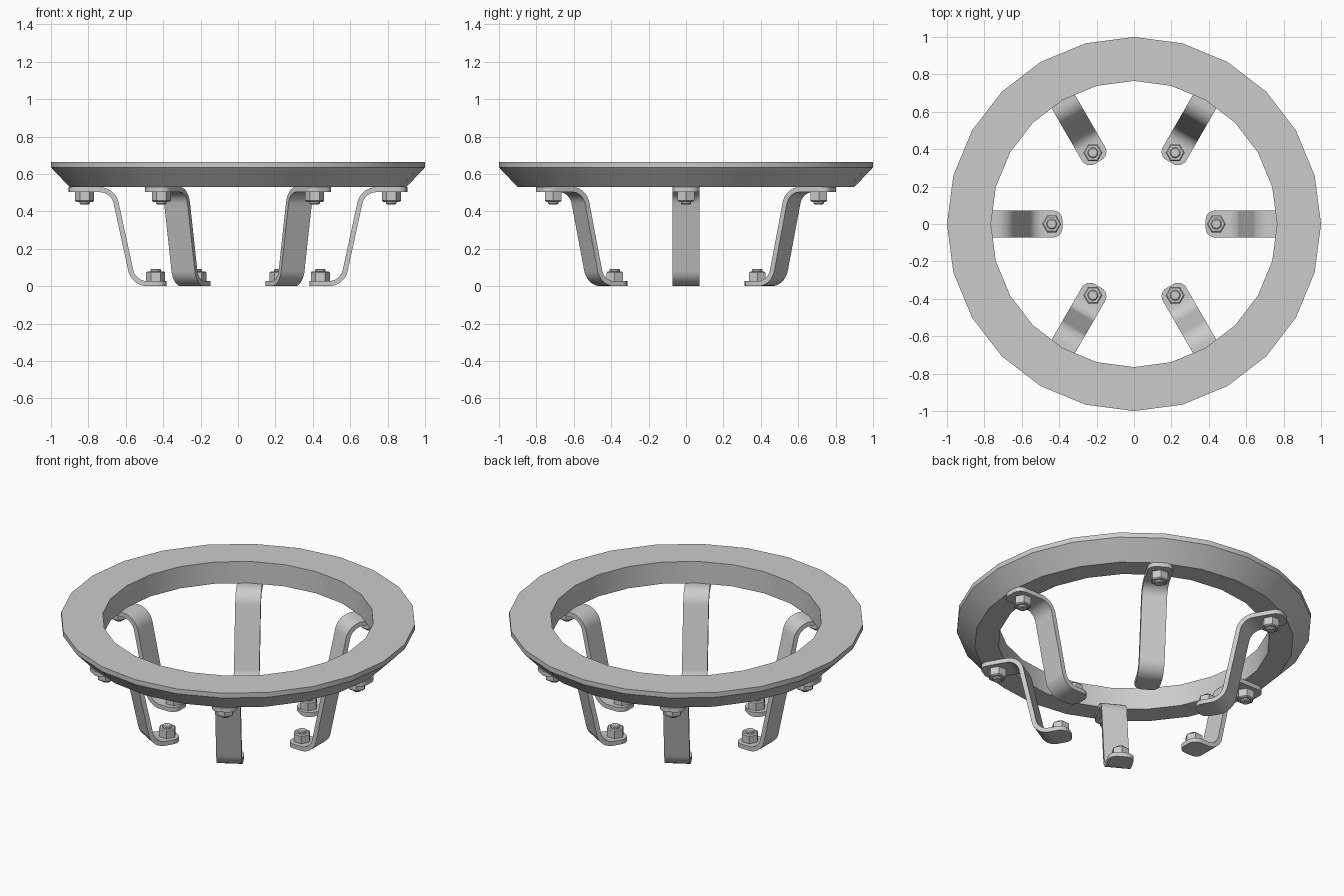
import bpy, bmesh
from math import sin, cos, pi, radians, sqrt
from mathutils import Vector, Matrix

if "Cube" in bpy.data.objects:
    bpy.data.objects.remove(bpy.data.objects["Cube"])


def make(name, verts, faces, angle=0, smooth=True):
    me = bpy.data.meshes.new(name)
    me.from_pydata(verts, [], faces)
    bm = bmesh.new()
    bm.from_mesh(me)
    bmesh.ops.recalc_face_normals(bm, faces=bm.faces)
    bm.to_mesh(me)
    bm.free()
    ob = bpy.data.objects.new(name, me)
    bpy.context.collection.objects.link(ob)
    ob.matrix_world = Matrix.Rotation(angle, 4, 'Z')
    if smooth:
        bpy.ops.object.select_all(action='DESELECT')
        ob.select_set(True)
        bpy.context.view_layer.objects.active = ob
        bpy.ops.object.shade_smooth_by_angle(angle=radians(30))
    return ob


def loft(rings, closed):
    """Join equal-sized vertex loops; close end to start or cap both ends."""
    n, m = len(rings[0]), len(rings)
    verts = [v for r in rings for v in r]
    faces = []
    for i in range(m if closed else m - 1):
        j = (i + 1) % m
        for k in range(n):
            l = (k + 1) % n
            faces.append((i*n + k, i*n + l, j*n + l, j*n + k))
    if not closed:
        faces += [tuple(range(n)), tuple(range((m - 1)*n, m*n))]
    return verts, faces


def circle(r, z, n, x=0):
    return [(x + r*cos(2*pi*k/n), r*sin(2*pi*k/n), z) for k in range(n)]


def fillet(a, c, b, radius, steps=8):
    """Arc that rounds corner c between a and b."""
    u, w = (a - c).normalized(), (b - c).normalized()
    half = u.angle(w)/2
    t = radius/math_tan(half)
    mid = c + (u + w).normalized()*radius/sin(half)
    p, q = c + u*t - mid, c + w*t - mid
    return [mid + p.lerp(q, s/steps).normalized()*radius for s in range(steps + 1)]


def math_tan(a):
    return sin(a)/cos(a)


# Bevelled ring
make("top_ring", *loft([circle(r, z, 24) for r, z in
     [(0.765, 0.53), (0.90, 0.53), (1.0, 0.635), (1.0, 0.665), (0.765, 0.665)]], True))

# Bent bracket: centreline in (radius, height) with half-widths
T, W, C = 0.0135, 0.072, 0.05
P = [Vector(p) for p in [(0.383, T), (0.558, T), (0.667, 0.516), (0.905, 0.516)]]
corner = [(C*(1 - cos(a)), W - C + C*sin(a)) for a in (i*pi/12 for i in range(7))]
path = [(P[0] + Vector((d, 0)), w) for d, w in corner]
path += [(p, W) for p in fillet(P[0], P[1], P[2], 0.09)]
path += [(p, W) for p in fillet(P[1], P[2], P[3], 0.09)]
path += [(P[3] - Vector((d, 0)), w) for d, w in reversed(corner)]

sections = []
for i, (p, w) in enumerate(path):
    a, b = path[max(i - 1, 0)][0], path[min(i + 1, len(path) - 1)][0]
    t = (b - a).normalized()
    n = Vector((-t.y, t.x))*T
    hi, lo = p + n, p - n
    sections.append([(hi.x, -w, hi.y), (hi.x, w, hi.y), (lo.x, w, lo.y), (lo.x, -w, lo.y)])
bracket = loft(sections, False)


def fastener(name, x, z, s, angle):
    """Hex nut with a chamfered bolt tip, pointing along sign s."""
    make(name + "_nut", *loft([circle(0.051, z, 6, x), circle(0.051, z + s*0.046, 6, x),
         circle(0.044, z + s*0.052, 6, x)], False), angle, False)
    make(name + "_bolt", *loft([circle(0.028, z, 16, x), circle(0.028, z + s*0.060, 16, x),
         circle(0.023, z + s*0.065, 16, x)], False), angle)


# Six brackets, each with a lower and an upper fastener
for i in range(6):
    a = i*pi/3
    make(f"bracket_{i}", *bracket, a)
    fastener(f"foot_{i}", 0.44, 2*T, 1, a)
    fastener(f"upper_{i}", 0.82, 0.503, -1, a)
